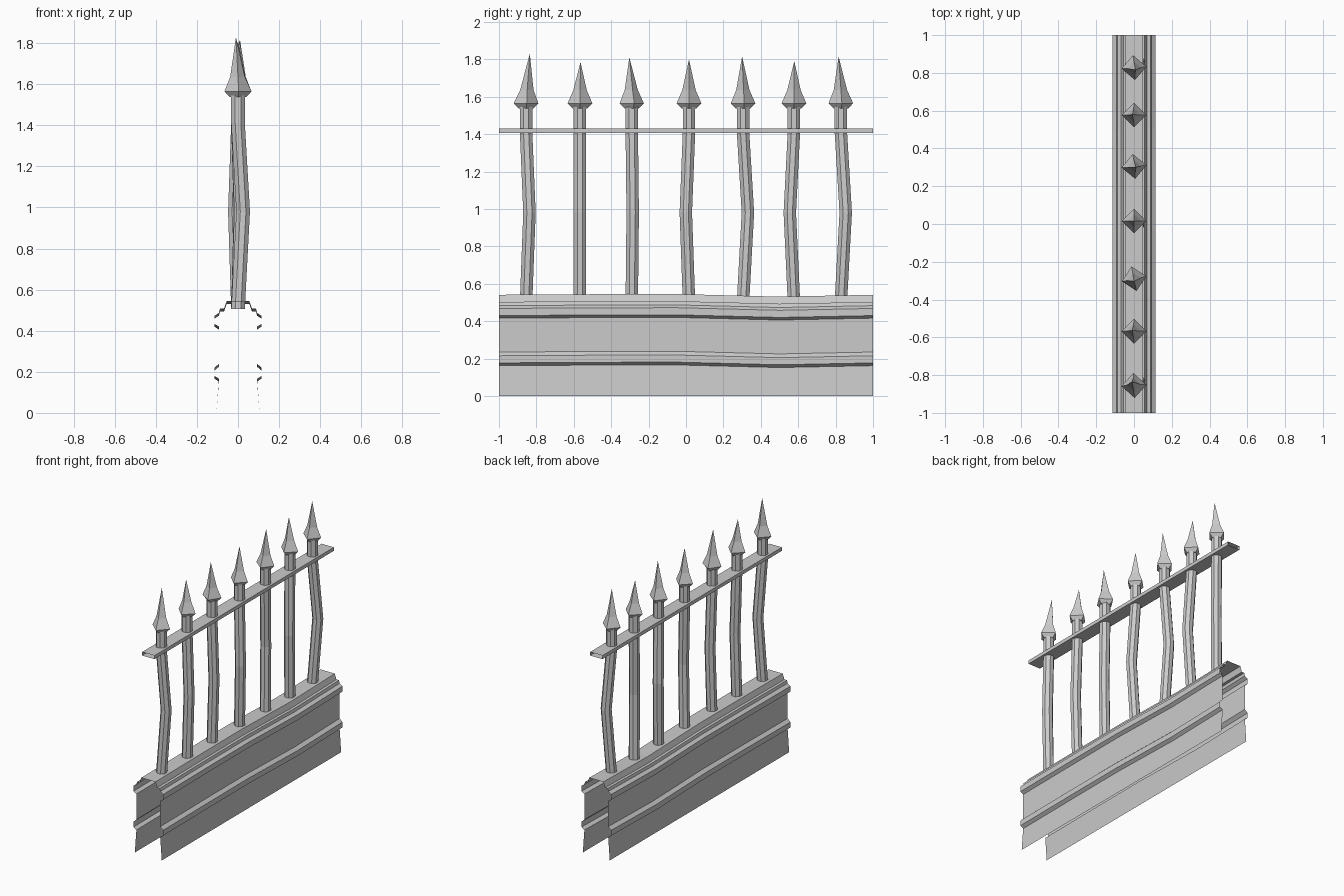
import bpy, bmesh, math
from mathutils import Vector

if "Cube" in bpy.data.objects:
    bpy.data.objects.remove(bpy.data.objects["Cube"])


def make_object(name, bm):
    bmesh.ops.recalc_face_normals(bm, faces=bm.faces)
    mesh = bpy.data.meshes.new(name)
    bm.to_mesh(mesh)
    bm.free()
    obj = bpy.data.objects.new(name, mesh)
    bpy.context.collection.objects.link(obj)
    return obj


def loft(bm, rings, closed=False):
    rows = [[bm.verts.new(p) for p in ring] for ring in rings]
    for a, b in zip(rows, rows[1:]):
        n = len(a)
        for i in range(n if closed else n - 1):
            j = (i + 1) % n
            bm.faces.new((a[i], a[j], b[j], b[i]))
    return rows


def circle(center, r, sides, turn=0.0):
    c = Vector(center)
    return [c + Vector((r * math.cos(turn + math.tau * i / sides),
                        r * math.sin(turn + math.tau * i / sides), 0)) for i in range(sides)]


# Plinth wall: open moulded shell with a slightly uneven top
half = [(0.105, 0.0), (0.093, 0.162), (0.115, 0.177), (0.115, 0.215), (0.093, 0.235),
        (0.093, 0.416), (0.115, 0.43), (0.115, 0.468), (0.093, 0.483),
        (0.088, 0.503), (0.068, 0.503), (0.055, 0.541)]
profile = half + [(-x, z) for x, z in reversed(half)]
sag = [(-1, 0), (-0.5, 0.003), (-0.05, 0.004), (0.5, -0.01), (1, 0)]
bm = bmesh.new()
loft(bm, [[(x, y, z + (d if z > 0 else 0)) for x, z in profile] for y, d in sag])
make_object("plinth_wall", bm)

# Top rail: open-ended flat tube
bm = bmesh.new()
section = [(-0.048, 1.405), (0.048, 1.405), (0.048, 1.43), (-0.048, 1.43)]
loft(bm, [[(x, y, z) for x, z in section] for y in (-1, 1)], closed=True)
make_object("top_rail", bm)

# Bars and spear heads: y, bend x, bend y, tip x, tip y, tip z, head turn
bars = [(-0.855, 0.025, 0.018, -0.01, 0.02, 1.83, 0.05),
        (-0.567, 0.015, 0.0, -0.01, 0.003, 1.785, 0.0),
        (-0.29, 0.012, 0.005, 0.0, -0.013, 1.81, 0.2),
        (0.016, 0.02, -0.017, 0.0, 0.0, 1.80, 0.0),
        (0.305, -0.015, 0.026, 0.01, -0.005, 1.815, 0.1),
        (0.577, 0.015, -0.022, -0.008, 0.002, 1.79, 0.0),
        (0.828, 0.025, 0.026, 0.008, -0.012, 1.815, 0.08)]
for n, (y, bx, by, tx, ty, tz, turn) in enumerate(bars, 1):
    bm = bmesh.new()
    path = [(0, y, 0.505), (bx, y + by, 0.98), (0, y, 1.41), (0, y, 1.55)]
    loft(bm, [circle(p, 0.036, 8, math.pi / 8) for p in path], closed=True)
    make_object(f"fence_bar_{n}", bm)

    bm = bmesh.new()
    rows = loft(bm, [circle((0, y, 1.538), 0.04, 4, turn),
                     circle((0, y, 1.565), 0.066, 4, turn),
                     circle((tx * 0.2, y + ty * 0.2, 1.635), 0.036, 4, turn)], closed=True)
    bm.faces.new(rows[0])
    tip = bm.verts.new((tx, y + ty, tz))
    for i in range(4):
        bm.faces.new((rows[2][i], rows[2][(i + 1) % 4], tip))
    make_object(f"spear_head_{n}", bm)
